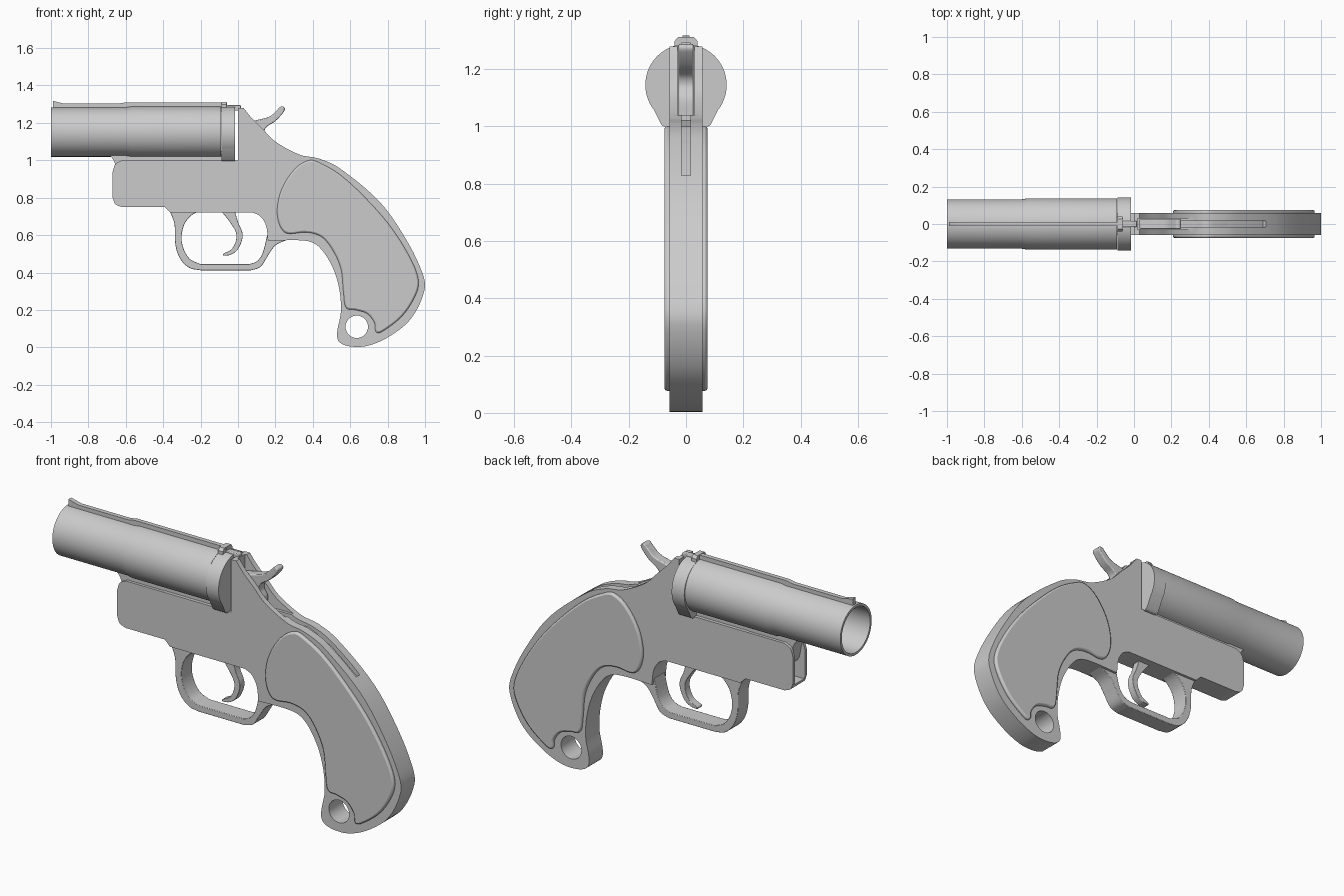
import bpy
import bmesh
from math import cos, sin, pi, radians
from mathutils import Vector, Matrix
from mathutils.geometry import interpolate_bezier

default_cube = bpy.data.objects.get("Cube")
if default_cube:
    bpy.data.objects.remove(default_cube, do_unlink=True)

GREY = (0.6, 0.6, 0.6, 1.0)
metal = bpy.data.materials.new("plain grey metal")
metal.use_nodes = True
metal.diffuse_color = GREY
metal.node_tree.nodes["Principled BSDF"].inputs["Base Color"].default_value = GREY


def finish(name, bm):
    """Turn a bmesh into a shaded object."""
    bmesh.ops.recalc_face_normals(bm, faces=bm.faces)
    mesh = bpy.data.meshes.new(name)
    bm.to_mesh(mesh)
    bm.free()
    mesh.materials.append(metal)
    obj = bpy.data.objects.new(name, mesh)
    bpy.context.collection.objects.link(obj)
    return obj


def activate(obj):
    bpy.ops.object.select_all(action='DESELECT')
    obj.select_set(True)
    bpy.context.view_layer.objects.active = obj


def shade(obj):
    activate(obj)
    bpy.ops.object.shade_smooth_by_angle(angle=radians(30))


def smooth(points, steps=6):
    """Closed smooth outline; a third value marks a sharp corner."""
    knots = []
    for p in points:
        knots += [Vector(p[:2])] * (2 if len(p) > 2 else 1)
    outline = []
    count = len(knots)
    for i, a in enumerate(knots):
        b = knots[(i + 1) % count]
        reach = (b - a).length / 3
        if reach == 0:
            continue
        leave = (b - knots[i - 1]).normalized() * reach
        arrive = (knots[(i + 2) % count] - a).normalized() * reach
        outline += interpolate_bezier(a, a + leave, b - arrive, b, steps)[:-1]
    return outline


def plate(name, outline, half, bevel=0.0):
    """Extrude an x-z outline evenly to both sides of the middle plane."""
    bm = bmesh.new()
    face = bm.faces.new([bm.verts.new((p[0], -half, p[1])) for p in outline])
    result = bmesh.ops.extrude_face_region(bm, geom=[face])
    moved = [g for g in result["geom"] if isinstance(g, bmesh.types.BMVert)]
    bmesh.ops.translate(bm, verts=moved, vec=(0, 2 * half, 0))
    bmesh.ops.remove_doubles(bm, verts=bm.verts, dist=0.0002)
    obj = finish(name, bm)
    if bevel:
        mod = obj.modifiers.new("soft edges", 'BEVEL')
        mod.width = bevel
        mod.segments = 2
        mod.limit_method = 'ANGLE'
        mod.angle_limit = radians(60)
    return obj


def rect(x0, x1, z0, z1):
    return [(x0, z0), (x1, z0), (x1, z1), (x0, z1)]


def cut(target, cutter):
    cutter.hide_render = True
    mod = target.modifiers.new("cut", 'BOOLEAN')
    mod.operation = 'DIFFERENCE'
    mod.solver = 'EXACT'
    mod.object = cutter
    activate(target)
    bpy.ops.object.modifier_apply(modifier=mod.name)
    bpy.data.objects.remove(cutter, do_unlink=True)


def circle(x, z, r, sides=32):
    return [(x + r * cos(2 * pi * i / sides), z + r * sin(2 * pi * i / sides))
            for i in range(sides)]


# Frame with grip spine and butt
frame = plate("frame", smooth([
    (0, 1, 1), (0, 1.28, 1), (.03, 1.28, 1), (.07, 1.23), (.13, 1.17), (.2, 1.1),
    (.33, 1.03), (.43, 1.01), (.54, .96), (.76, .775), (.9, .575), (.985, .4),
    (.998, .31), (.93, .16), (.82, .065), (.7, .01), (.6, .005), (.54, .03),
    (.53, .08), (.55, .19), (.54, .32), (.5, .44), (.43, .54), (.36, .57),
    (.16, .57, 1), (.15, .65), (.12, .7), (.08, .72, 1), (-.36, .72, 1),
    (-.39, .75, 1), (-.62, .75, 1), (-.655, .765), (-.67, .8, 1),
    (-.67, .94, 1), (-.655, .98), (-.62, 1, 1)]), 0.058)

# Lanyard hole, hammer channel, sighting groove and front hinge slot
cut(frame, plate("hole_cutter", circle(.635, .11, .06), 0.2))
cut(frame, plate("channel_cutter", rect(.02, .32, 1.04, 1.4), 0.03))
cut(frame, plate("groove_cutter", [
    (.2, 1.2), (.2, 1.02), (.33, 1.0), (.43, .985), (.54, .935), (.69, .815),
    (.72, .84), (.6, 1.0), (.43, 1.1)], 0.015))
cut(frame, plate("slot_cutter", rect(-.72, -.4, .785, 1.1), 0.043))
shade(frame)

# Raised grip panels on both sides
shade(plate("grip_panels", smooth([
    (.38, 1.0), (.43, .99), (.55, .92), (.7, .78), (.82, .64), (.92, .48),
    (.965, .36), (.95, .28), (.88, .17), (.78, .09), (.74, .08), (.73, .13),
    (.69, .18), (.63, .2), (.58, .21), (.565, .28), (.55, .42), (.5, .53),
    (.44, .595), (.36, .615), (.26, .61), (.22, .66), (.21, .75), (.24, .86),
    (.31, .96)]), 0.075, bevel=0.009))

# Trigger guard and trigger
shade(plate("trigger_guard", smooth([
    (-.365, .73, 1), (-.34, .66), (-.335, .55), (-.31, .475), (-.26, .425),
    (-.2, .412, 1), (.07, .412, 1), (.12, .43), (.16, .49), (.2, .545),
    (.27, .578, 1), (.156, .6, 1), (.13, .5), (.1, .46), (.06, .445, 1),
    (-.2, .445, 1), (-.26, .475), (-.3, .56), (-.29, .65), (-.25, .705),
    (-.2, .73, 1)]), 0.045, bevel=0.006))
shade(plate("trigger", smooth([
    (-.1, .74, 1), (-.02, .74, 1), (0, .67), (.025, .6), (0, .525), (-.04, .495),
    (-.08, .49, 1), (-.08, .5, 1), (-.03, .53), (-.008, .6), (-.04, .665)]),
    0.02, bevel=0.004))

# Hammer with thumb spur
shade(plate("hammer", smooth([
    (.03, 1.2, 1), (.1, 1.215), (.17, 1.235), (.21, 1.27), (.23, 1.288),
    (.25, 1.28), (.245, 1.26), (.2, 1.21), (.15, 1.175), (.14, 1.14),
    (.16, 1.1), (.16, 1.03, 1), (.03, 1.03, 1)]), 0.026, bevel=0.005))

# Hinge lug and flat under the barrel
shade(plate("barrel_lug", smooth([
    (-.7, 1.04, 1), (-.665, 1.0), (-.65, .95), (-.63, .88), (-.57, .85),
    (-.5, .85, 1), (-.5, .96, 1), (-.02, .96, 1), (-.02, 1.05, 1)]), 0.04))

# Hollow barrel turned about its long axis
AXIS_Z = 1.151
bm = bmesh.new()
wall = [(-.09, 0), (-.09, .137), (-.57, .137), (-.6, .132), (-1, .132),
        (-1, .119), (-.13, .119), (-.13, 0)]
verts = [bm.verts.new((x, 0, AXIS_Z + r)) for x, r in wall]
edges = [bm.edges.new(pair) for pair in zip(verts, verts[1:])]
bmesh.ops.spin(bm, geom=verts + edges, cent=(0, 0, AXIS_Z), axis=(1, 0, 0),
               angle=2 * pi, steps=64, use_duplicate=False)
bmesh.ops.remove_doubles(bm, verts=bm.verts, dist=0.0002)
shade(finish("barrel", bm))

# Breech collar: round above, narrowing to the frame below
arc = [radians(-38 + 256 * i / 48) for i in range(49)]
collar_outline = [(.142 * cos(a), 1.145 + .142 * sin(a)) for a in arc]
collar_outline += [(-.085, 1.005), (-.07, .995), (.07, .995), (.085, 1.005)]
collar = plate("breech_collar", collar_outline, 0.037)
collar.data.transform(Matrix.Translation((-.052, 0, 0)) @ Matrix.Rotation(pi / 2, 4, 'Z'))
shade(collar)

# Sight rib with raised front bead
shade(plate("sight_rib", [
    (-.99, 1.26), (-.06, 1.26), (-.06, 1.31), (-.6, 1.31), (-.64, 1.303),
    (-.93, 1.303), (-.99, 1.318)], 0.012))

# Rear sight: a cross plate and a narrow latch behind it
rear_sight = plate("rear_sight", [
    (-.04, 1.27), (.04, 1.27), (.04, 1.298), (.028, 1.312), (-.028, 1.312),
    (-.04, 1.298)], 0.014)
rear_sight.data.transform(Matrix.Translation((-.075, 0, 0)) @ Matrix.Rotation(pi / 2, 4, 'Z'))
shade(rear_sight)
shade(plate("sight_latch", rect(-.06, .015, 1.265, 1.295), 0.016, bevel=0.004))
